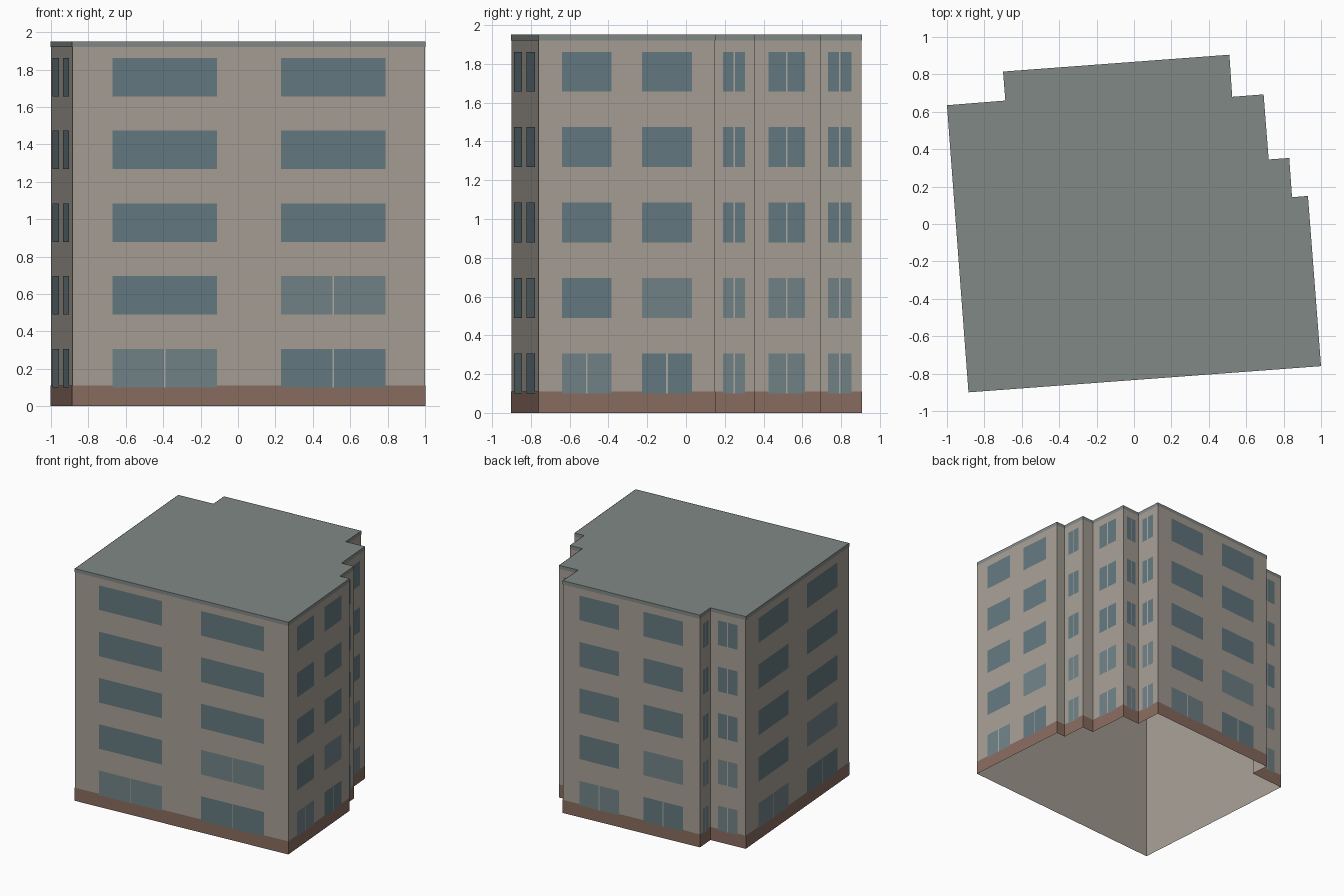
import bpy
from mathutils import Vector

if "Cube" in bpy.data.objects:
    bpy.data.objects.remove(bpy.data.objects["Cube"])

HEIGHT, BASE, TRIM = 1.95, 0.11, 1.92
FLOORS, PITCH, SILL, WIN_H = 5, 0.389, 0.10, 0.206

# Footprint, counter-clockwise from the front left corner
plan = [Vector(p) for p in [
    (-0.885, -0.90), (1.0, -0.76), (0.93, 0.15), (0.845, 0.143),
    (0.83, 0.353), (0.72, 0.345), (0.693, 0.693), (0.525, 0.68),
    (0.51, 0.905), (-0.70, 0.815), (-0.688, 0.66), (-1.0, 0.635)]]
N = len(plan)


def material(name, rgb):
    m = bpy.data.materials.new(name)
    m.diffuse_color = (*rgb, 1)
    m.use_nodes = True
    m.node_tree.nodes["Principled BSDF"].inputs["Base Color"].default_value = m.diffuse_color
    return m


def build(name, verts, faces, mat):
    me = bpy.data.meshes.new(name)
    me.from_pydata(verts, [], faces)
    me.materials.append(mat)
    ob = bpy.data.objects.new(name, me)
    bpy.context.collection.objects.link(ob)
    return ob


def normal(i):
    d = (plan[(i + 1) % N] - plan[i]).normalized()
    return Vector((d.y, -d.x))


def ring(name, z0, z1, off, mat):
    """Wall band following the footprint, mitred outwards by off."""
    pts = []
    for i in range(N):
        a, b = normal(i - 1 if i else N - 1), normal(i)
        pts.append(plan[i] + (a + b) * off / (1 + a.dot(b)))
    verts = [(p.x, p.y, z) for z in (z0, z1) for p in pts]
    faces = [(i, (i + 1) % N, N + (i + 1) % N, N + i) for i in range(N)]
    return build(name, verts, faces, mat)


wall = material("wall_plaster", (0.38, 0.345, 0.30))
brick = material("base_brick", (0.25, 0.15, 0.115))
glass = material("glass", (0.125, 0.19, 0.215))
pale = material("pale_glass", (0.165, 0.225, 0.245))
roof_mat = material("roof_grey", (0.22, 0.25, 0.235))
frame = material("mullion", (0.42, 0.40, 0.36))

# Open-bottomed shell: walls, base band, top trim and flat roof
ring("walls", 0, HEIGHT, 0, wall)
ring("base_band", 0, BASE, 0.002, brick)
ring("roof_trim", TRIM, HEIGHT, 0.002, roof_mat)
build("roof", [(p.x, p.y, HEIGHT) for p in plan], [tuple(range(N))], roof_mat)

# Windows: two per long wall, one split window on short walls, none on tiny ones
panels = {"windows": ([], [], glass), "pale_windows": ([], [], pale),
          "mullions": ([], [], frame)}


def panel(group, i, centre, width, z0, z1, off):
    verts, faces, _ = panels[group]
    d = (plan[(i + 1) % N] - plan[i]).normalized()
    n = len(verts)
    for s, z in ((-1, z0), (1, z0), (1, z1), (-1, z1)):
        p = plan[i] + d * (centre + s * width / 2) + normal(i) * off
        verts.append((p.x, p.y, z))
    faces.append((n, n + 1, n + 2, n + 3))


for i in range(N):
    length = (plan[(i + 1) % N] - plan[i]).length
    if length < 0.13:
        continue
    if length > 0.6:
        bay = length / 2 - 0.042
        slots = [(0.042 + bay * (k + 0.5), bay * 0.62) for k in range(2)]
    else:
        slots = [(length / 2, length * 0.54)]
    for floor in range(FLOORS):
        z0 = SILL + floor * PITCH
        z1 = z0 + WIN_H
        for k, (c, w) in enumerate(slots):
            light = (floor == 0 and k == 0) or (floor == 1 and k == len(slots) - 1)
            panel("pale_windows" if light else "windows", i, c, w, z0, z1, 0.004)
            if len(slots) == 1 or floor == 0 or (floor == 1 and i == 0 and k == 1):
                panel("mullions", i, c, 0.008, z0, z1, 0.006)

for name, (verts, faces, mat) in panels.items():
    build(name, verts, faces, mat)
